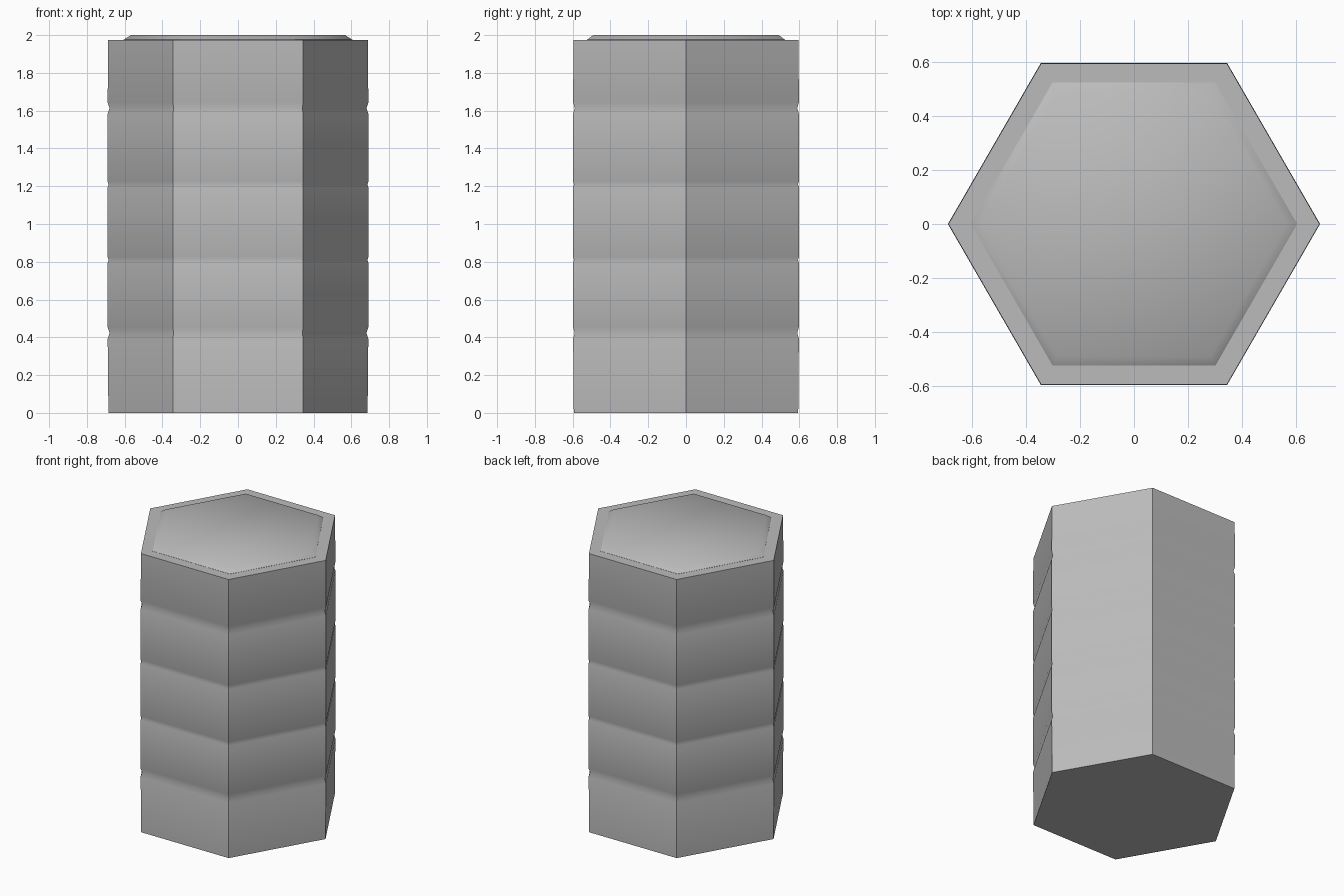
import bpy, math

if "Cube" in bpy.data.objects:
    bpy.data.objects.remove(bpy.data.objects["Cube"], do_unlink=True)

stone = bpy.data.materials.new("grey_stone")
stone.use_nodes = True
GREY = (0.5, 0.5, 0.5, 1)
stone.diffuse_color = GREY
stone.node_tree.nodes["Principled BSDF"].inputs["Base Color"].default_value = GREY


def hex_stack(name, profile):
    """Six-sided solid through rings of (corner radius, height)."""
    verts, faces = [], []
    for r, z in profile:
        for i in range(6):
            a = math.radians(60 * i)
            verts.append((r * math.cos(a), r * math.sin(a), z))
    for k in range(len(profile) - 1):
        for i in range(6):
            j, b = (i + 1) % 6, 6 * k
            faces.append((b + i, b + j, b + 6 + j, b + 6 + i))
    top = 6 * (len(profile) - 1)
    faces.append(tuple(reversed(range(6))))
    faces.append(tuple(range(top, top + 6)))
    mesh = bpy.data.meshes.new(name)
    mesh.from_pydata(verts, [], faces)
    mesh.materials.append(stone)
    obj = bpy.data.objects.new(name, mesh)
    bpy.context.collection.objects.link(obj)
    bpy.ops.object.select_all(action="DESELECT")
    obj.select_set(True)
    bpy.context.view_layer.objects.active = obj
    bpy.ops.object.shade_smooth_by_angle(angle=math.radians(50))
    return obj


# Column body: wide soft grooves near the ends, fine creases between
R = 0.69
profile = [(0.686, 0)]
for z, half, depth in ((0.423, 0.03, 0.01), (0.81, 0.015, 0.005),
                       (1.21, 0.015, 0.005), (1.613, 0.03, 0.01)):
    profile += [(R, z - half), (R - depth, z), (R, z + half)]
profile.append((0.688, 1.975))
hex_stack("column_body", profile)

# Raised bevelled cap on top
hex_stack("top_cap", [(0.605, 1.97), (0.605, 1.976), (0.567, 2.0)])
